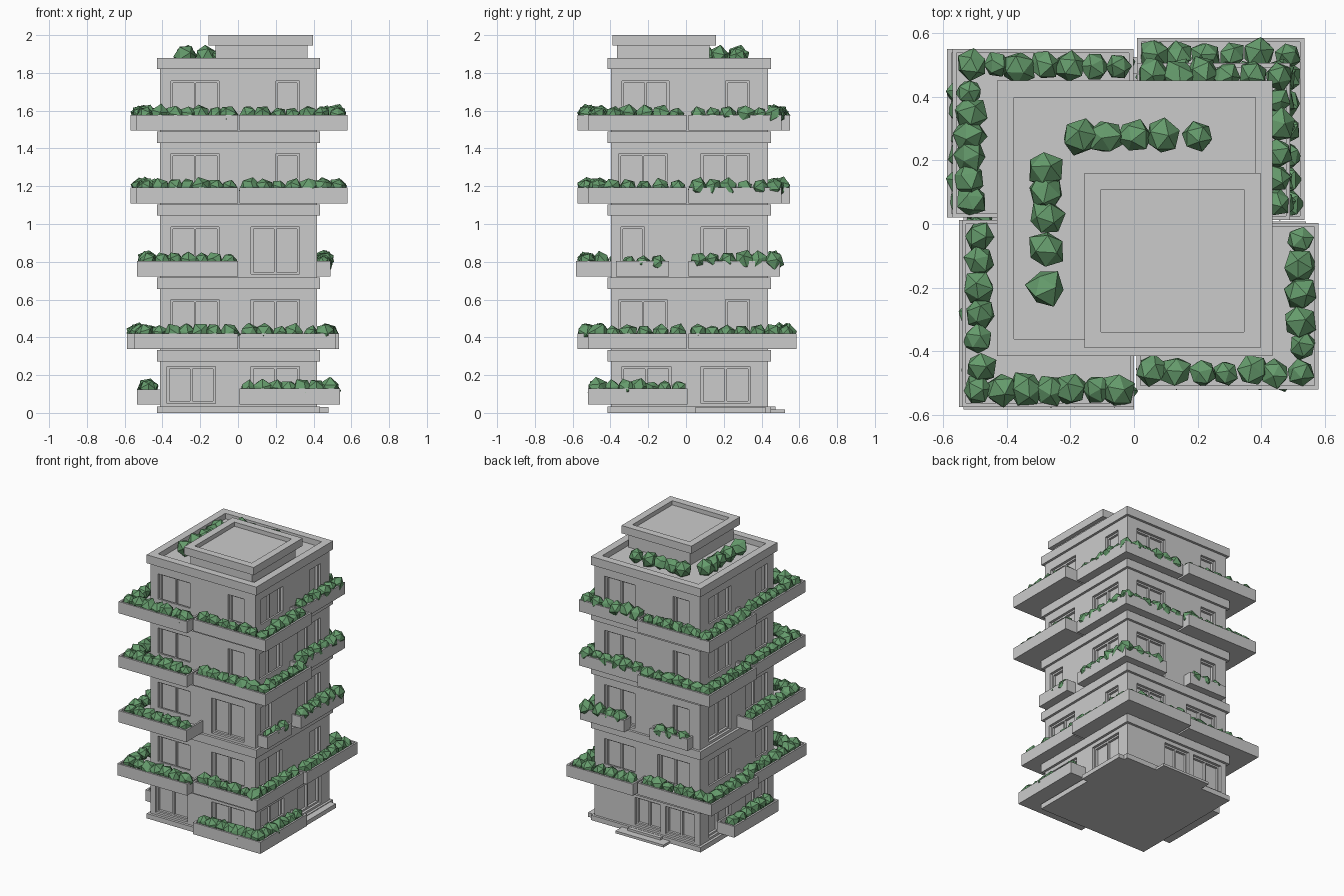
import bpy, bmesh, math, random
from mathutils import Vector, Matrix

if "Cube" in bpy.data.objects:
    bpy.data.objects.remove(bpy.data.objects["Cube"])

random.seed(4)
green = bpy.data.materials.new("leaf_green")
green.diffuse_color = (0.13, 0.33, 0.15, 1)
green.use_nodes = True
green.node_tree.nodes["Principled BSDF"].inputs["Base Color"].default_value = green.diffuse_color

# wall planes of the tower
X0, X1, Y0, Y1 = -0.412, 0.418, -0.397, 0.433


def finish(bm, name, mat=None):
    bmesh.ops.recalc_face_normals(bm, faces=bm.faces)
    me = bpy.data.meshes.new(name)
    bm.to_mesh(me)
    bm.free()
    ob = bpy.data.objects.new(name, me)
    bpy.context.collection.objects.link(ob)
    if mat:
        me.materials.append(mat)
    return ob


def add_box(bm, x0, x1, y0, y1, z0, z1):
    m = Matrix.Translation(((x0 + x1) / 2, (y0 + y1) / 2, (z0 + z1) / 2))
    bmesh.ops.create_cube(bm, size=1, matrix=m @ Matrix.Diagonal((x1 - x0, y1 - y0, z1 - z0, 1)))


def box(name, *dims):
    bm = bmesh.new()
    add_box(bm, *dims)
    return finish(bm, name)


def tray(name, pts, z0, z1, rim, depth):
    """Extruded outline with a sunken top surrounded by a rim."""
    bm = bmesh.new()
    base = bm.faces.new([bm.verts.new((x, y, z0)) for x, y in pts])
    ext = bmesh.ops.extrude_face_region(bm, geom=[base])["geom"]
    bmesh.ops.translate(bm, vec=(0, 0, z1 - z0), verts=[g for g in ext if isinstance(g, bmesh.types.BMVert)])
    bmesh.ops.recalc_face_normals(bm, faces=bm.faces)
    bm.faces.ensure_lookup_table()
    top = max(bm.faces, key=lambda f: f.calc_center_median().z)
    bmesh.ops.inset_region(bm, faces=[top], thickness=rim, use_even_offset=True)
    ext = bmesh.ops.extrude_face_region(bm, geom=[top])["geom"]
    bmesh.ops.translate(bm, vec=(0, 0, -depth), verts=[g for g in ext if isinstance(g, bmesh.types.BMVert)])
    if top.is_valid:
        bmesh.ops.delete(bm, geom=[top], context='FACES')
    return finish(bm, name)


def rect(x0, x1, y0, y1):
    return [(x0, y0), (x1, y0), (x1, y1), (x0, y1)]


def add_bush(bm, x, y, z, r):
    rot = Matrix.Rotation(random.uniform(0, 6.28), 4, 'Z') @ Matrix.Rotation(random.uniform(0, 3), 4, 'X')
    vs = bmesh.ops.create_icosphere(bm, subdivisions=1, radius=r)["verts"]
    for v in vs:
        v.co = rot @ (v.co * random.uniform(0.88, 1.12)) + Vector((x, y, z))


def bush_row(bm, a, b, z, r=0.05, step=0.077):
    a, b = Vector(a), Vector(b)
    n = max(1, round((b - a).length / step))
    for i in range(n + 1):
        p = a.lerp(b, i / n)
        k = r * random.uniform(0.85, 1.15)
        add_bush(bm, p.x + random.uniform(-.006, .006), p.y + random.uniform(-.006, .006), z, k)


# openings: (start, end) along each face, ground floor first
WINDOWS = {
    "front": [[(-.375, -.12), (.07, .325)], [(-.355, -.1), (.07, .325)], [(-.355, -.1), (.07, .325)],
              [(-.355, -.1), (.2, .325)], [(-.355, -.1), (.2, .325)]],
    "right": [[(-.34, -.08), (.08, .34)], [(-.355, -.1), (.21, .335)], [(-.345, -.22), (.08, .335)],
              [(-.355, -.1), (.08, .335)], [(-.34, -.09), (.21, .335)]],
    "back": [[(-.37, -.14), (-.1, .1)], [(-.33, -.08), (.1, .34)], [(-.325, -.2), (.1, .34)],
             [(-.325, -.2), (.1, .34)], [(-.325, -.2), (.1, .34)]],
    "left": [[(-.33, -.08), (.08, .33)], [(-.33, -.2), (.08, .33)], [(-.33, -.08), (.08, .33)],
             [(-.33, -.2), (.08, .33)], [(-.33, -.2), (.08, .33)]],
}
FLOORS = [0.035, 0.335, 0.72, 1.107, 1.493]


def face_box(bm, face, a, b, d0, d1, z0, z1):
    """Box on a face; d is depth measured inward from the wall plane."""
    if face == "front":
        add_box(bm, a, b, Y0 + d0, Y0 + d1, z0, z1)
    elif face == "back":
        add_box(bm, a, b, Y1 - d1, Y1 - d0, z0, z1)
    elif face == "right":
        add_box(bm, X1 - d1, X1 - d0, a, b, z0, z1)
    else:
        add_box(bm, X0 + d0, X0 + d1, a, b, z0, z1)


# tower walls with recessed windows and their frames
walls = box("tower_walls", X0, X1, Y0, Y1, 0.03, 1.84)
cut, frames = bmesh.new(), bmesh.new()
for face, rows in WINDOWS.items():
    for level, row in enumerate(rows):
        z0 = FLOORS[level] + 0.015
        z1 = z0 + (0.195 if level == 0 else 0.25)
        for a, b in row:
            face_box(cut, face, a, b, -0.02, 0.035, z0, z1)
            w = 0.012
            bars = [(a, a + w), (b - w, b)]
            if b - a > 0.15:
                bars.append(((a + b - w) / 2, (a + b + w) / 2))
            for p, q in bars:
                face_box(frames, face, p, q, 0.018, 0.036, z0, z1)
            for p, q in ((z0, z0 + w), (z1 - w, z1)):
                face_box(frames, face, a, b, 0.018, 0.036, p, q)
cutter = finish(cut, "window_cutter")
cutter.hide_render = True
mod = walls.modifiers.new("windows", 'BOOLEAN')
mod.operation, mod.solver, mod.object = 'DIFFERENCE', 'EXACT', cutter
bpy.context.view_layer.objects.active = walls
bpy.ops.object.modifier_apply(modifier=mod.name)
bpy.data.objects.remove(cutter)
finish(frames, "window_frames")

# base, floor bands, entrance steps
box("base_slab", -.43, .435, -.415, .45, 0, 0.035)
for i, z in enumerate(FLOORS[1:]):
    box(f"floor_band_{i + 1}", -.43, .435, -.415, .45, z - 0.063, z - 0.003)
box("entrance_step_upper", -.13, .13, .44, .475, 0, 0.033)
box("entrance_step_lower", -.19, .19, .44, .525, 0, 0.017)
box("side_step", .42, .48, .05, .42, 0, 0.03)

# roof parapet and penthouse
tray("roof_parapet", rect(-.43, .435, -.415, .45), 1.82, 1.88, .053, .045)
box("penthouse", -.12, .368, -.365, .125, 1.83, 1.96)
tray("penthouse_cap", rect(-.155, .397, -.39, .16), 1.945, 2.0, .051, .03)

# corner balconies per floor: (outer x, outer y, start x, start y)
FL, FR = (-.54, -.575, 0, .013), (.58, -.52, .008, .003)
BL, BR = (-.57, .55, -.002, .02), (.49, .505, .01, .012)
BALCONIES = [
    [(.54, -.52, .008, .008)],
    [(-.55, -.575, 0, .013), (.515, -.52, .008, .003), (-.587, .55, -.002, .02), (.535, .585, .01, .012)],
    [(-.535, -.583, 0, .013), (.49, .497, .14, .012)],
    [FL, FR, BL, BR],
    [FL, FR, BL, BR],
]
bushes = bmesh.new()
for level, row in enumerate(BALCONIES):
    z0 = FLOORS[level] + (0.01 if level == 0 else 0.002)
    for n, (ox, oy, ax, ay) in enumerate(row):
        sx, sy = math.copysign(1, ox), math.copysign(1, oy)
        wx = (X1 if sx > 0 else X0) - sx * .014
        wy = (Y1 if sy > 0 else Y0) - sy * .014
        tray(f"balcony_{level + 1}_{n + 1}",
             [(ax, oy), (ox, oy), (ox, ay), (wx, ay), (wx, wy), (ax, wy)], z0, z0 + .083, .013, .045)
        # hedge follows the outer edge
        cx = ox - sx * (.055 if abs(ox) > .5 else .036)
        cy = oy - sy * (.055 if abs(oy) > .51 else .036)
        z = z0 + .083
        bush_row(bushes, (ax + sx * .05, cy, 0), (cx, cy, 0), z)
        bush_row(bushes, (cx, cy + (-sy) * .075, 0), (cx, ay + sy * .05, 0), z)

# small planters under single windows
tray("side_planter", rect(X1 - .014, .49, -.37, -.09), .722, .805, .013, .045)
bush_row(bushes, (.455, -.31, 0), (.455, -.15, 0), .795, .042)
tray("back_planter", rect(-.36, -.06, Y1 - .014, .495), .722, .805, .013, .045)
bush_row(bushes, (-.3, .465, 0), (-.12, .465, 0), .795, .042)
tray("left_planter", rect(-.535, X0 + .014, -.28, .22), .045, .125, .013, .045)
bush_row(bushes, (-.48, -.23, 0), (-.48, .17, 0), .13, .05)

# roof garden
for x in (-.17, -.09, 0, .09, .2):
    add_bush(bushes, x, .275, 1.885, random.uniform(.052, .062))
for y in (.17, .1, .02, -.08, -.2):
    add_bush(bushes, -.275, y, 1.885, random.uniform(.052, .062))
finish(bushes, "bushes", green)
